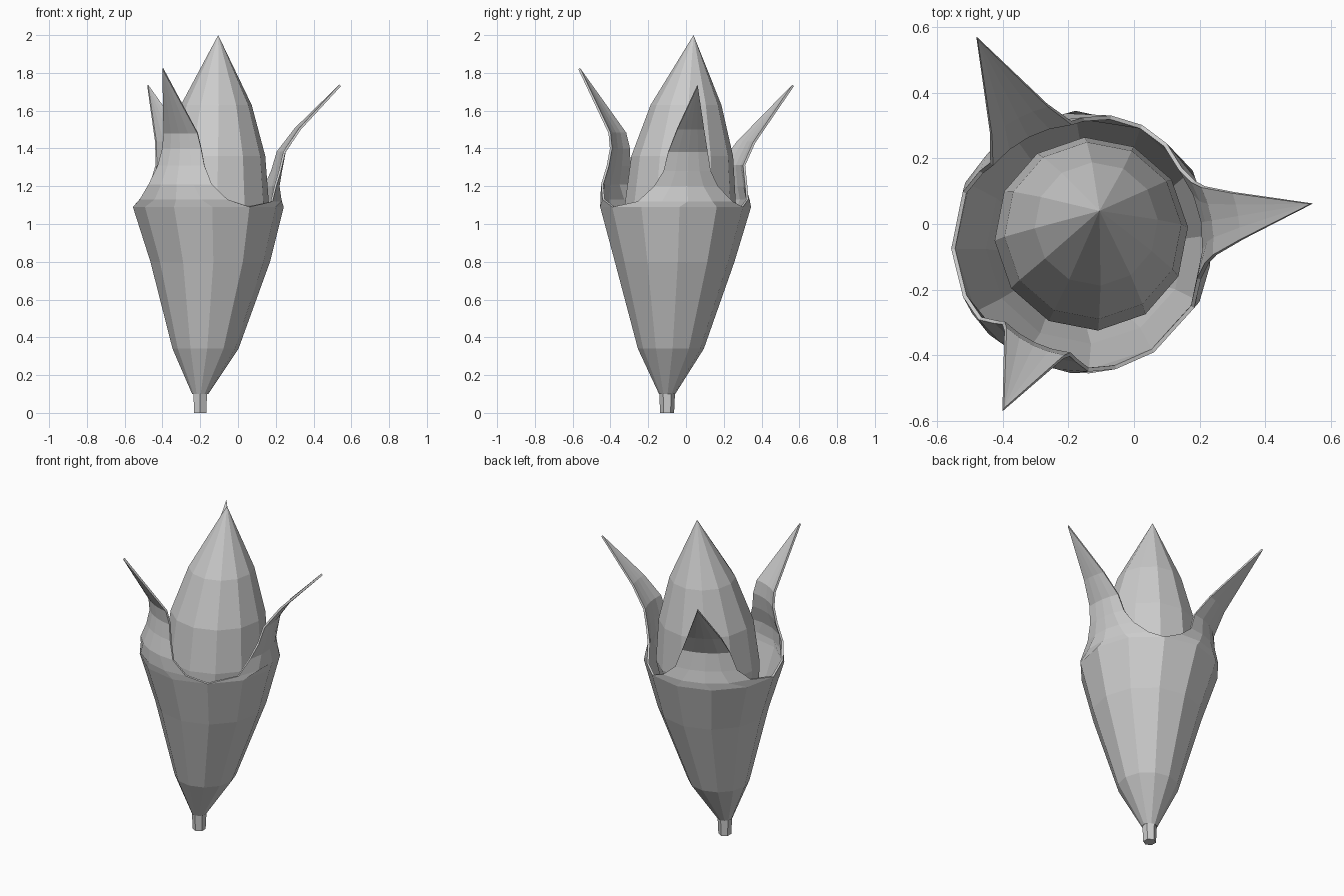
import bpy
import bmesh
from math import radians, cos, sin

cube = bpy.data.objects.get("Cube")
if cube:
    bpy.data.objects.remove(cube)

grey = bpy.data.materials.new("plain_grey")
grey.use_nodes = True
grey.diffuse_color = (0.6, 0.6, 0.6, 1)
grey.node_tree.nodes["Principled BSDF"].inputs["Base Color"].default_value = (0.6, 0.6, 0.6, 1)


def loft(name, rows, columns):
    """Skin rows of (z, centre x, centre y, radius, facing angle, half angle)."""
    bm = bmesh.new()
    grid = []
    for z, cx, cy, r, facing, half in rows:
        ring = []
        for i in range(columns + 1):
            a = radians(facing + half * (2 * i / columns - 1))
            ring.append(bm.verts.new((cx + r * cos(a), cy + r * sin(a), z)))
        grid.append(ring)
    for low, high in zip(grid, grid[1:]):
        for i in range(columns):
            bm.faces.new((low[i], low[i + 1], high[i + 1], high[i]))
    # Closes full turns and draws pointed ends together
    bmesh.ops.remove_doubles(bm, verts=bm.verts, dist=0.0005)
    mesh = bpy.data.meshes.new(name)
    bm.to_mesh(mesh)
    bm.free()
    mesh.materials.append(grey)
    obj = bpy.data.objects.new(name, mesh)
    bpy.context.collection.objects.link(obj)
    return obj


# Cob: twelve-sided pointed body, leaning slightly
cob_rows = [
    (0.12, -0.20, -0.10, 0.0),
    (0.35, -0.17, -0.08, 0.12),
    (0.80, -0.145, -0.06, 0.26),
    (1.10, -0.13, -0.03, 0.295),
    (1.36, -0.125, -0.02, 0.27),
    (1.63, -0.115, 0.0, 0.188),
    (2.00, -0.105, 0.04, 0.0),
]
loft("cob", [row + (4, 180) for row in cob_rows], 12)

# Stem: small closed stub under the husk
stem_rows = [(0.0, 0.0), (0.0, 0.037), (0.11, 0.042), (0.11, 0.0)]
loft("stem", [(z, -0.20, -0.10, r, 30, 180) for z, r in stem_rows], 6)

# Husk: three leaves meet edge to edge in the lower cup
cup = [
    (0.10, -0.20, -0.10, 0.043),
    (0.34, -0.172, -0.08, 0.175),
    (0.80, -0.147, -0.06, 0.317),
    (1.09, -0.157, -0.055, 0.40),
]
# Each leaf: cup facing, blade facing, then blade rows of z, radius, half angle
leaves = {
    "left_leaf": (3, 9.5, [(1.12, 0.395, 40), (1.20, 0.378, 27), (1.28, 0.39, 19),
                           (1.38, 0.41, 15), (1.50, 0.49, 8.5), (1.73, 0.712, 0)]),
    "right_rear_leaf": (123, 117.3, [(1.13, 0.395, 40), (1.20, 0.38, 28), (1.31, 0.37, 22),
                                     (1.43, 0.435, 13), (1.73, 0.705, 0)]),
    "right_front_leaf": (-117, -115.3, [(1.13, 0.40, 40), (1.21, 0.395, 28), (1.31, 0.365, 22),
                                        (1.40, 0.35, 19), (1.48, 0.36, 16), (1.82, 0.57, 0)]),
}
for name, (cup_facing, facing, blade) in leaves.items():
    rows = [row + (cup_facing, 60) for row in cup]
    rows += [(z, -0.157, -0.055, r, facing, half) for z, r, half in blade]
    leaf = loft(name, rows, 4)
    shell = leaf.modifiers.new("thickness", "SOLIDIFY")
    shell.thickness = 0.012
    shell.offset = -1
